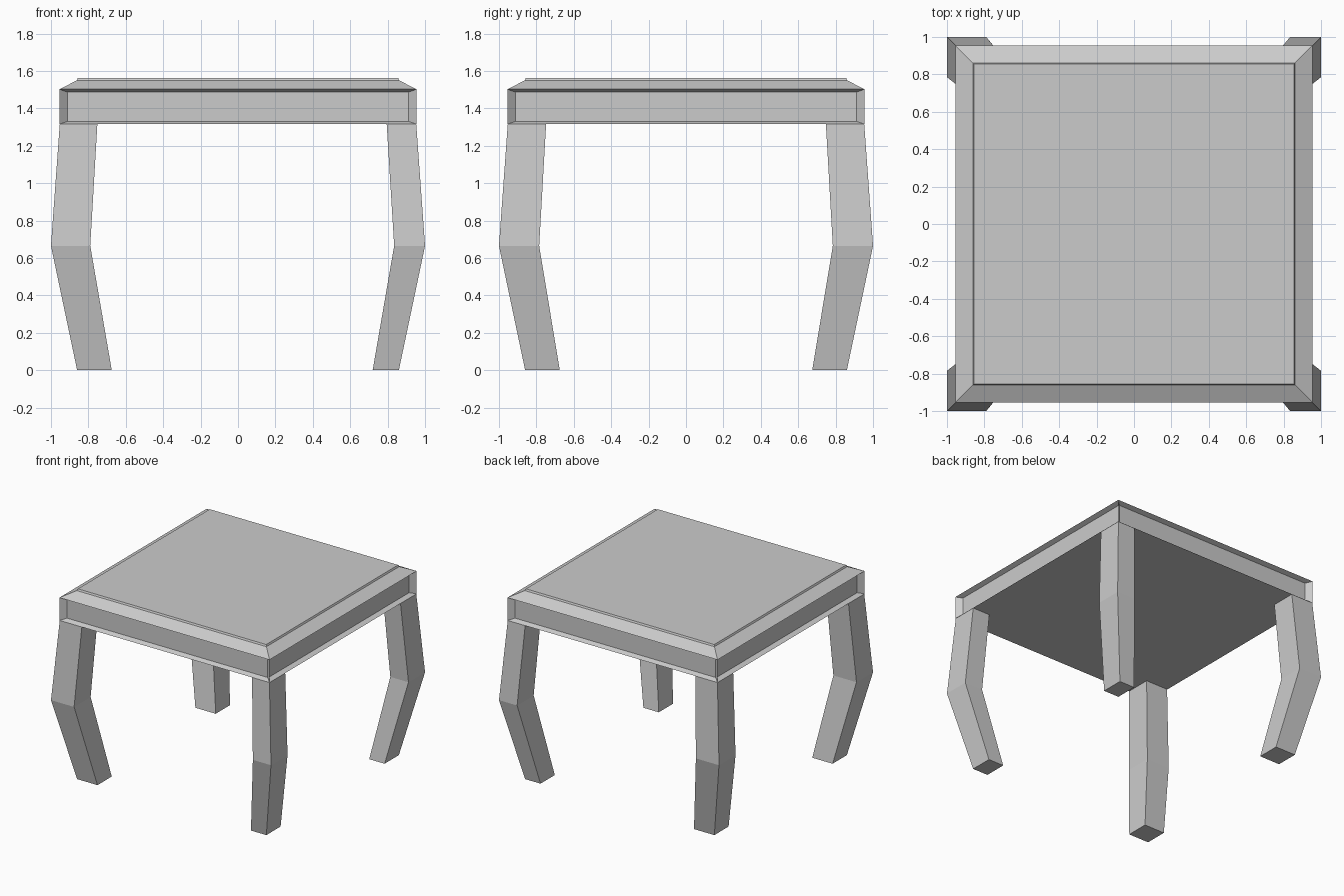
import bpy
import bmesh

old = bpy.data.objects.get("Cube")
if old:
    bpy.data.objects.remove(old, do_unlink=True)

grey = bpy.data.materials.new("plain grey")
grey.use_nodes = True
colour = (0.6, 0.6, 0.6, 1)
grey.diffuse_color = colour
grey.node_tree.nodes["Principled BSDF"].inputs["Base Color"].default_value = colour


def loft(rings):
    """Closed solid through rectangles given as (x0, x1, y0, y1, z)."""
    bm = bmesh.new()
    loops = [[bm.verts.new(p) for p in
              ((x0, y0, z), (x1, y0, z), (x1, y1, z), (x0, y1, z))]
             for x0, x1, y0, y1, z in rings]
    bm.faces.new(loops[0])
    bm.faces.new(loops[-1])
    for a, b in zip(loops, loops[1:]):
        for i in range(4):
            j = (i + 1) % 4
            bm.faces.new((a[i], a[j], b[j], b[i]))
    bmesh.ops.recalc_face_normals(bm, faces=bm.faces)
    return bm


def finish(bm, name):
    mesh = bpy.data.meshes.new(name)
    bm.to_mesh(mesh)
    bm.free()
    mesh.materials.append(grey)
    obj = bpy.data.objects.new(name, mesh)
    bpy.context.collection.objects.link(obj)


# Table top: apron, sloping rim and slightly raised centre panel
profile = [(0.955, 1.315), (0.955, 1.502), (0.862, 1.549), (0.856, 1.563)]
bm = loft([(-h, h, -h, h, z) for h, z in profile])
bm.normal_update()

# Sunken panel on each apron side, with wider bevels at its ends
sides = [f for f in bm.faces if abs(f.normal.z) < 0.01]
bmesh.ops.inset_individual(bm, faces=sides, thickness=0.022, depth=-0.038)
for f in sides:
    along = 1 if abs(f.normal.x) > 0.5 else 0
    for v in f.verts:
        v.co[along] *= 0.905 / 0.933
finish(bm, "table_top")

# Bent legs: (height, outer, inner on left, inner on right, inner in depth)
leg = [(0, 0.86, 0.72, 0.675, 0.675),
       (0.665, 1.0, 0.835, 0.79, 0.785),
       (1.315, 0.953, 0.795, 0.752, 0.748)]
for side, sx in (("left", 1), ("right", -1)):
    for end, sy in (("front", -1), ("back", 1)):
        rings = []
        for z, outer, in_left, in_right, in_y in leg:
            inner = in_left if sx > 0 else in_right
            rings.append((sx * inner, sx * outer, sy * in_y, sy * outer, z))
        finish(loft(rings), f"{end}_{side}_leg")
